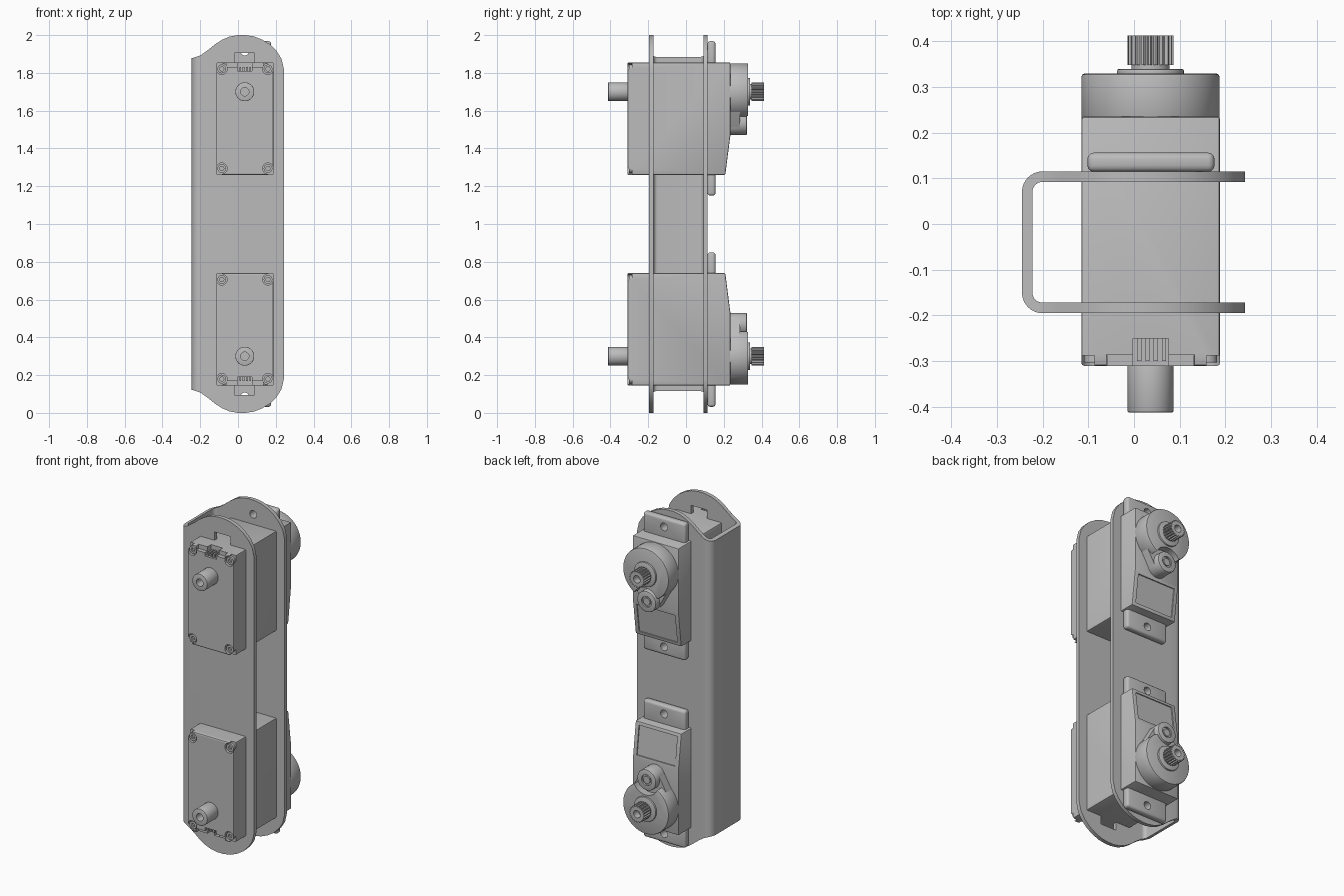
import bpy, bmesh, math
from mathutils import Vector

if "Cube" in bpy.data.objects:
    bpy.data.objects.remove(bpy.data.objects["Cube"])

GREY = (0.5, 0.5, 0.5, 1)
mat = bpy.data.materials.new("plain grey")
mat.use_nodes = True
mat.diffuse_color = GREY
mat.node_tree.nodes["Principled BSDF"].inputs["Base Color"].default_value = GREY

# Axis mappings: (profile u, profile v, depth) -> x, y, z
ALONG = {"x": lambda u, v, d: (d, u, v),
         "y": lambda u, v, d: (u, d, v),
         "z": lambda u, v, d: (u, v, d)}


def prism(name, pts, d0, d1, axis="y"):
    """Extrude a closed 2D profile along one axis."""
    bm = bmesh.new()
    place = ALONG[axis]
    a = [bm.verts.new(place(u, v, d0)) for u, v in pts]
    b = [bm.verts.new(place(u, v, d1)) for u, v in pts]
    bm.faces.new(a)
    bm.faces.new(b)
    n = len(pts)
    for i in range(n):
        j = (i + 1) % n
        bm.faces.new((a[i], a[j], b[j], b[i]))
    bmesh.ops.recalc_face_normals(bm, faces=bm.faces)
    mesh = bpy.data.meshes.new(name)
    bm.to_mesh(mesh)
    bm.free()
    mesh.materials.append(mat)
    ob = bpy.data.objects.new(name, mesh)
    bpy.context.scene.collection.objects.link(ob)
    return ob


def box(name, x0, x1, y0, y1, z0, z1):
    return prism(name, [(x0, z0), (x1, z0), (x1, z1), (x0, z1)], y0, y1)


def arc(cx, cy, r, start, end, n=8):
    angles = [math.radians(start + (end - start) * i / n) for i in range(n + 1)]
    return [(cx + r * math.cos(t), cy + r * math.sin(t)) for t in angles]


def rod(name, x, z, r, y0, y1, n=48):
    return prism(name, arc(x, z, r, 0, 360, n)[:-1], y0, y1)


def bake(ob):
    dg = bpy.context.evaluated_depsgraph_get()
    mesh = bpy.data.meshes.new_from_object(ob.evaluated_get(dg))
    ob.modifiers.clear()
    ob.data = mesh


def combine(ob, tools, operation="DIFFERENCE"):
    for tool in tools:
        m = ob.modifiers.new("cut", "BOOLEAN")
        m.operation, m.object, m.solver = operation, tool, "EXACT"
        bake(ob)
        bpy.data.objects.remove(tool)
    return ob


def bevel(ob, width, segments=2):
    m = ob.modifiers.new("bevel", "BEVEL")
    m.width, m.segments, m.limit_method = width, segments, "ANGLE"
    m.angle_limit = math.radians(50)
    bake(ob)
    return ob


CX, AXLE, LOBE = 0.036, 1.70, 1.532   # shaft centre and gear lobe heights
X0, X1, Z0, Z1 = -0.115, 0.188, 1.26, 1.855
EARS = (1.20, 1.915)

# U-shaped bracket: channel section trimmed by the side outline
section = ([(0.243, 0.115)] + arc(-0.2, 0.07, 0.045, 90, 180)
           + arc(-0.2, -0.15, 0.045, 180, 270) + [(0.243, -0.195), (0.243, -0.172)]
           + arc(-0.2, -0.15, 0.022, 270, 180) + arc(-0.2, 0.07, 0.022, 180, 90)
           + [(0.243, 0.092)])
bracket = prism("bracket", section, -0.1, 2.1, "z")
top = [(-0.26, 1.877), (-0.235, 1.88), (-0.2, 1.892), (-0.16, 1.92), (-0.12, 1.952),
       (-0.085, 1.975), (-0.045, 1.992), (0, 2.0), (0.04, 2.0), (0.085, 1.993),
       (0.13, 1.975), (0.17, 1.95), (0.205, 1.915), (0.23, 1.875), (0.243, 1.82), (0.26, 1.8)]
outline = prism("outline", top + [(x, 2 - z) for x, z in reversed(top)], -0.5, 0.5)
combine(bracket, [outline], "INTERSECT")
cuts = []
for z in EARS:
    for h in (z, 2 - z):
        cuts.append(rod("hole", CX, h, 0.023, 0.05, 0.2, 24))
for z in (1.8, 0.095):
    cuts.append(box("notch", -0.018, 0.087, -0.25, -0.12, z, z + 0.105))
combine(bracket, cuts)

# Servo case with sloped rear end
side = [(-0.31, Z0), (0.208, Z0), (0.235, 1.47), (0.235, Z1), (-0.31, Z1)]
case = bevel(prism("upper_case", side, X0, X1, "x"), 0.006)
cuts = [box("slot", -0.002, 0.075, -0.4, -0.25, 1.81, 1.9),
        box("step", -0.06, 0.132, -0.4, -0.285, 1.83, 1.9),
        prism("panel", [(0.204, 1.28), (0.226, 1.45), (0.3, 1.45), (0.3, 1.28)],
              -0.09, 0.163, "x")]
corners = [(x, z) for x in (X0, X1) for z in (Z0, Z1)]
for x, z in corners:
    sx, sz = (1 if x < CX else -1), (1 if z < 1.5 else -1)
    px, pz = x + sx * 0.029, z + sz * 0.034
    cuts.append(box("corner", min(x - sx, px), max(x - sx, px), -0.4, -0.287,
                    min(z - sz, pz), max(z - sz, pz)))
    cuts.append(rod("corner_round", px, pz, 0.029, -0.4, -0.287, 24))
combine(case, cuts)
servo = [case]

# Corner screws and contact pins
for i, (x, z) in enumerate(corners):
    px = x + (0.029 if x < CX else -0.029)
    pz = z + (0.034 if z < 1.5 else -0.034)
    screw = rod("upper_screw_%d" % i, px, pz, 0.023, -0.303, -0.28, 24)
    servo.append(combine(screw, [rod("socket", px, pz, 0.012, -0.4, -0.29, 6)]))
for i in range(4):
    x = 0.007 + i * 0.018
    servo.append(box("upper_pin_%d" % i, x, x + 0.009, -0.3, -0.24, 1.805, 1.83))

# Mounting ears with holes
for name, z0, z1, hole in (("lower", 1.15, 1.3, EARS[0]), ("top", 1.82, 1.968, EARS[1])):
    ear = box("upper_ear_" + name, -0.102, 0.176, 0.114, 0.156, z0, z1)
    bevel(ear, 0.014, 3)
    servo.append(combine(ear, [rod("hole", CX, hole, 0.023, 0, 0.3, 24)]))

# Gear cover: round drum, relieved around a small lobe
drum = bevel(rod("upper_gear_cover", CX, AXLE, 0.151, 0.225, 0.329, 64), 0.007)
servo.append(combine(drum, [rod("relief", CX, LOBE, 0.085, 0.285, 0.4)]))
web = arc(CX, AXLE, 0.148, -20, 200, 32) + arc(CX, LOBE, 0.062, 200, 340, 16)
servo.append(prism("upper_gear_web", web, 0.21, 0.285))
lobe = bevel(rod("upper_gear_lobe", CX, LOBE, 0.062, 0.21, 0.322), 0.006)
servo.append(combine(lobe, [rod("recess", CX, LOBE, 0.032, 0.312, 0.4, 32)]))
servo.append(rod("upper_lobe_screw", CX, LOBE, 0.022, 0.3, 0.32, 24))
servo.append(bevel(rod("upper_collar", CX, AXLE, 0.073, 0.32, 0.339), 0.004))

# Splined output shaft
teeth = 20
spline = []
for i in range(teeth * 4):
    r = 0.050 if i % 4 < 2 else 0.043
    t = math.tau * i / (teeth * 4)
    spline.append((CX + r * math.cos(t), AXLE + r * math.sin(t)))
shaft = prism("upper_spline", spline, 0.348, 0.412)
servo.append(combine(shaft, [rod("bore", CX, AXLE, 0.022, 0.37, 0.5, 24)]))
servo.append(rod("upper_spline_neck", CX, AXLE, 0.042, 0.33, 0.36))

# Front pivot pin
pivot = bevel(rod("upper_pivot", CX, AXLE, 0.050, -0.412, -0.29), 0.003)
servo.append(combine(pivot, [rod("bore", CX, AXLE, 0.022, -0.5, -0.33, 24)]))

# Second servo, mirrored about the middle of the bracket
parts = [bracket] + servo
for ob in servo:
    bm = bmesh.new()
    bm.from_mesh(ob.data)
    for v in bm.verts:
        v.co.z = 2 - v.co.z
    bmesh.ops.reverse_faces(bm, faces=bm.faces)
    name = ob.name.replace("upper_", "bottom_", 1)
    mesh = bpy.data.meshes.new(name)
    bm.to_mesh(mesh)
    bm.free()
    mesh.materials.append(mat)
    low = bpy.data.objects.new(name, mesh)
    bpy.context.scene.collection.objects.link(low)
    parts.append(low)

# Smooth shading with sharp edges
bpy.ops.object.select_all(action="DESELECT")
for ob in parts:
    ob.select_set(True)
bpy.context.view_layer.objects.active = bracket
bpy.ops.object.shade_smooth_by_angle(angle=math.radians(30))
